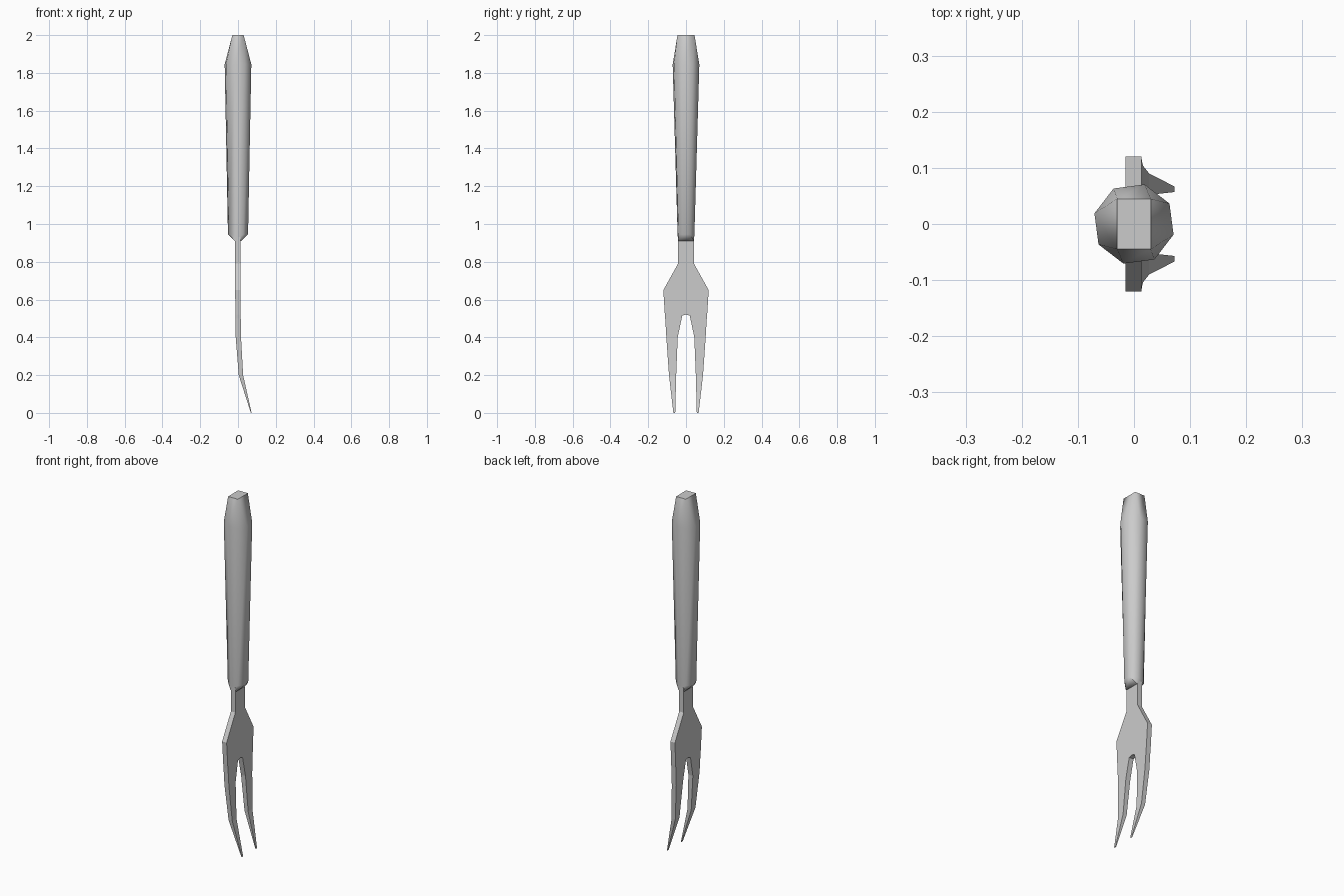
import bpy, bmesh
from math import cos, sin, radians

if "Cube" in bpy.data.objects:
    bpy.data.objects.remove(bpy.data.objects["Cube"])

# Single grey finish
grey = bpy.data.materials.new("light grey")
grey.use_nodes = True
colour = (0.6, 0.6, 0.6, 1)
grey.diffuse_color = colour
grey.node_tree.nodes["Principled BSDF"].inputs["Base Color"].default_value = colour


def finish(bm, name):
    bmesh.ops.remove_doubles(bm, verts=bm.verts, dist=0.0005)
    bmesh.ops.recalc_face_normals(bm, faces=bm.faces)
    mesh = bpy.data.meshes.new(name)
    bm.to_mesh(mesh)
    bm.free()
    mesh.materials.append(grey)
    obj = bpy.data.objects.new(name, mesh)
    bpy.context.collection.objects.link(obj)
    return obj


# Handle: twisted octagon rings closing to a rectangle at both ends
def octagon(rx, ry):
    return [(rx * cos(radians(30 + 45 * i)), ry * sin(radians(30 + 45 * i))) for i in range(8)]


def rectangle(hx, hy):
    # each corner is shared by two octagon points
    return [(sx * hx, sy * hy) for sx, sy in ((1, 1), (-1, 1), (-1, -1), (1, -1)) for _ in range(2)]


def build_handle():
    bm = bmesh.new()
    levels = [(0.91, rectangle(0.018, 0.042)), (0.945, octagon(0.055, 0.046)),
              (1.845, octagon(0.073, 0.073)), (2.0, rectangle(0.03, 0.045))]
    rings = [[bm.verts.new((x, y, z)) for x, y in pts] for z, pts in levels]
    for low, high in zip(rings, rings[1:]):
        for i in range(8):
            j = (i + 1) % 8
            bm.faces.new((low[i], low[j], high[j], high[i]))
    for ring in (rings[0], rings[-1]):
        bm.faces.new(ring[::2])
    handle = finish(bm, "handle")
    bpy.ops.object.select_all(action="DESELECT")
    handle.select_set(True)
    bpy.context.view_layer.objects.active = handle
    bpy.ops.object.shade_smooth_by_angle(angle=radians(60))


# Fork blade: a mirrored sheet given thickness, bending forward at the tips
def bend(z):
    stops = [(0, 0.068, 0.004), (0.2, 0.004, 0.023), (0.4, -0.012, 0.028), (0.6, -0.015, 0.028)]
    for (z0, x0, t0), (z1, x1, t1) in zip(stops, stops[1:]):
        if z <= z1:
            f = (z - z0) / (z1 - z0)
            return x0 + f * (x1 - x0), t0 + f * (t1 - t0)
    return stops[-1][1:]


def build_blade():
    bm = bmesh.new()
    # outer y, outer z, inner y, inner z
    rows = [(0.042, 0.93, 0, 0.93), (0.042, 0.79, 0, 0.79), (0.12, 0.65, 0, 0.65),
            (0.112, 0.52, 0, 0.52), (0.11, 0.5, 0.02, 0.515), (0.104, 0.4, 0.044, 0.4),
            (0.09, 0.2, 0.052, 0.2), (0.067, 0, 0.057, 0)]
    for side in (1, -1):
        pairs = [[bm.verts.new((bend(z)[0], side * y, z)) for y, z in (r[:2], r[2:])] for r in rows]
        for a, b in zip(pairs, pairs[1:]):
            bm.faces.new((a[0], a[1], b[1], b[0])[::side])
    bmesh.ops.remove_doubles(bm, verts=bm.verts, dist=0.0005)
    back = bm.faces[:]
    extruded = bmesh.ops.extrude_face_region(bm, geom=back, use_keep_orig=True)
    for v in extruded["geom"]:
        if isinstance(v, bmesh.types.BMVert):
            v.co.x += bend(v.co.z)[1]
    finish(bm, "fork_blade")


build_handle()
build_blade()
